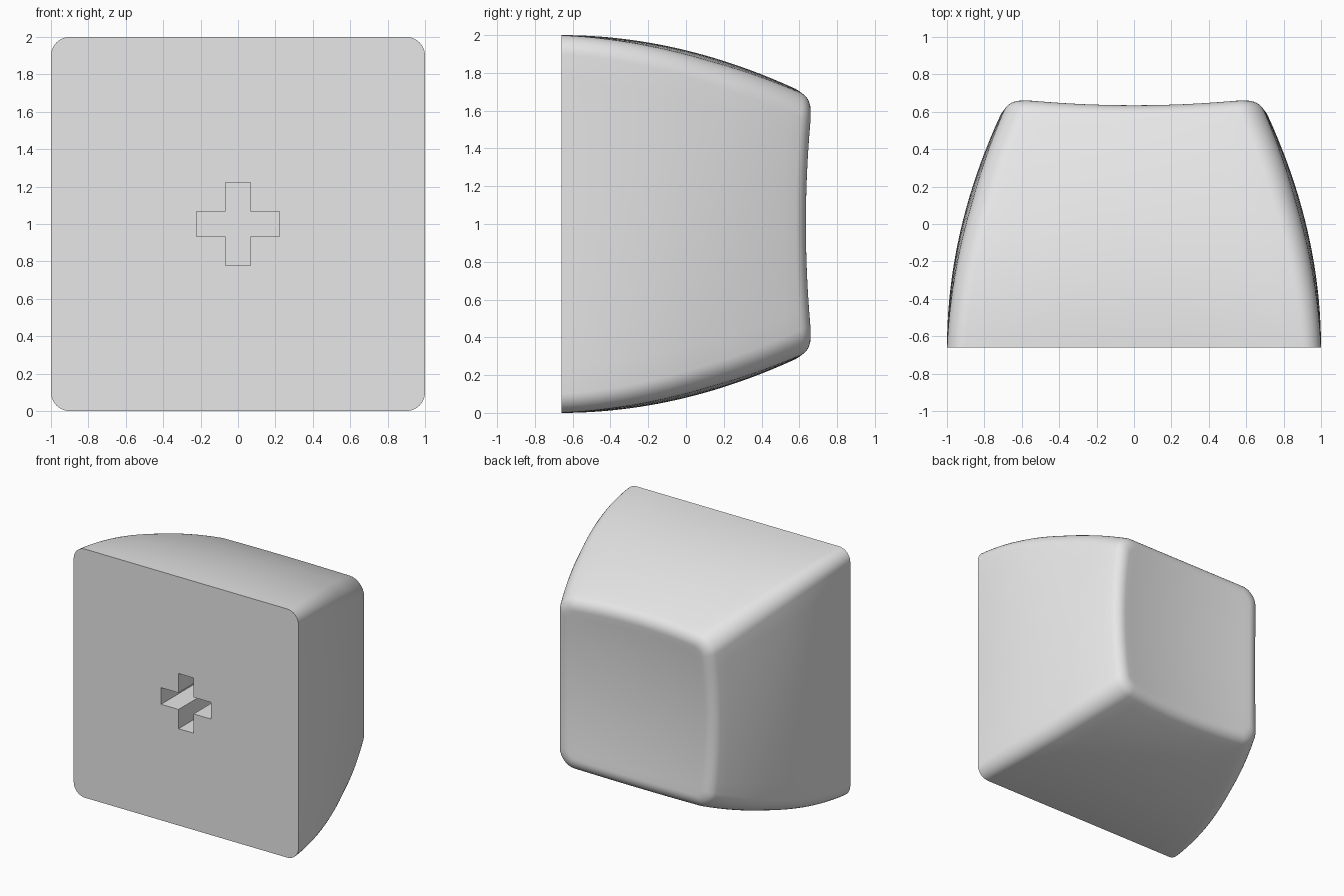
import bpy, bmesh
from math import sin, cos, pi, radians

if "Cube" in bpy.data.objects:
    bpy.data.objects.remove(bpy.data.objects["Cube"])

BASE_Y = -0.66
TOP_HALF = 0.715
FILLET = 0.11
WALL_TILT = radians(24)

grey = bpy.data.materials.new("light_grey")
grey.use_nodes = True
colour = (0.8, 0.8, 0.8, 1)
grey.diffuse_color = colour
grey.node_tree.nodes["Principled BSDF"].inputs["Base Color"].default_value = colour


def outline(half, radius, bow):
    """Rounded square in x and z whose sides bulge towards their middles."""
    points = []
    c = half - radius
    for q in range(4):
        arc = [(c + radius * cos(i * pi / 16), c + radius * sin(i * pi / 16))
               for i in range(9)]
        side = [(c - 2 * c * i / 12, half) for i in range(1, 12)]
        for u, v in arc + side:
            for _ in range(q):
                u, v = -v, u
            points.append((u * (1 - bow * (v / half) ** 2),
                           v * (1 - bow * (u / half) ** 2)))
    return points


def dish(x, z):
    return 0.6 + 0.09 * (x * x + z * z)


def build_body():
    rings = []
    # curved, tapering walls
    end = outline(TOP_HALF, 0.13, 0.04)
    end_y = [dish(x, z) - FILLET * (1 - sin(WALL_TILT)) for x, z in end]
    steps = 20
    for i in range(steps + 1):
        t = i / steps
        ring = outline(1 - (1 - TOP_HALF) * t * t, 0.1 + 0.03 * t,
                       0.04 * min(1, 1.6 * t))
        rings.append([(x, BASE_Y + t * (y - BASE_Y), z)
                      for (x, z), y in zip(ring, end_y)])
    # rounded rim
    for i in range(1, 9):
        a = WALL_TILT + (pi / 2 - WALL_TILT) * i / 8
        inset = FILLET * (cos(WALL_TILT) - cos(a))
        ring = outline(TOP_HALF - inset, 0.13 - 0.6 * inset, 0.04)
        rings.append([(x, dish(x, z) - FILLET * (1 - sin(a)), z)
                      for x, z in ring])
    # hollowed face
    for i in range(1, 12):
        s = 1 - i / 12
        rings.append([(x * s, dish(x * s, z * s), z * s) for x, z in ring])

    bm = bmesh.new()
    loops = [[bm.verts.new((x, y, z + 1)) for x, y, z in r] for r in rings]
    n = len(loops[0])
    for low, high in zip(loops, loops[1:]):
        for j in range(n):
            k = (j + 1) % n
            bm.faces.new((low[j], low[k], high[k], high[j]))
    centre = bm.verts.new((0, dish(0, 0), 1))
    for j in range(n):
        bm.faces.new((loops[-1][j], loops[-1][(j + 1) % n], centre))
    bm.faces.new(loops[0])
    return finish(bm, "key_body")


def build_cross():
    """Cross-shaped prism that cuts the mounting socket."""
    a, b = 0.067, 0.222
    quarter = [(b, -a), (b, a), (a, a)]
    bm = bmesh.new()
    verts = []
    for q in range(4):
        for u, v in quarter:
            for _ in range(q):
                u, v = -v, u
            verts.append(bm.verts.new((u, BASE_Y - 0.1, v + 1)))
    face = bm.faces.new(verts)
    out = bmesh.ops.extrude_face_region(bm, geom=[face])
    moved = [g for g in out["geom"] if isinstance(g, bmesh.types.BMVert)]
    bmesh.ops.translate(bm, verts=moved, vec=(0, 0.55, 0))
    return finish(bm, "socket_cutter")


def finish(bm, name):
    bmesh.ops.recalc_face_normals(bm, faces=bm.faces)
    mesh = bpy.data.meshes.new(name)
    bm.to_mesh(mesh)
    bm.free()
    mesh.materials.append(grey)
    obj = bpy.data.objects.new(name, mesh)
    bpy.context.collection.objects.link(obj)
    return obj


body = build_body()
cutter = build_cross()
cutter.hide_render = True

# cut the socket into the flat front
cut = body.modifiers.new("socket", "BOOLEAN")
cut.operation = "DIFFERENCE"
cut.solver = "EXACT"
cut.object = cutter
bpy.ops.object.select_all(action="DESELECT")
body.select_set(True)
bpy.context.view_layer.objects.active = body
bpy.ops.object.modifier_apply(modifier=cut.name)
bpy.data.objects.remove(cutter)
bpy.ops.object.shade_smooth_by_angle(angle=radians(35))
